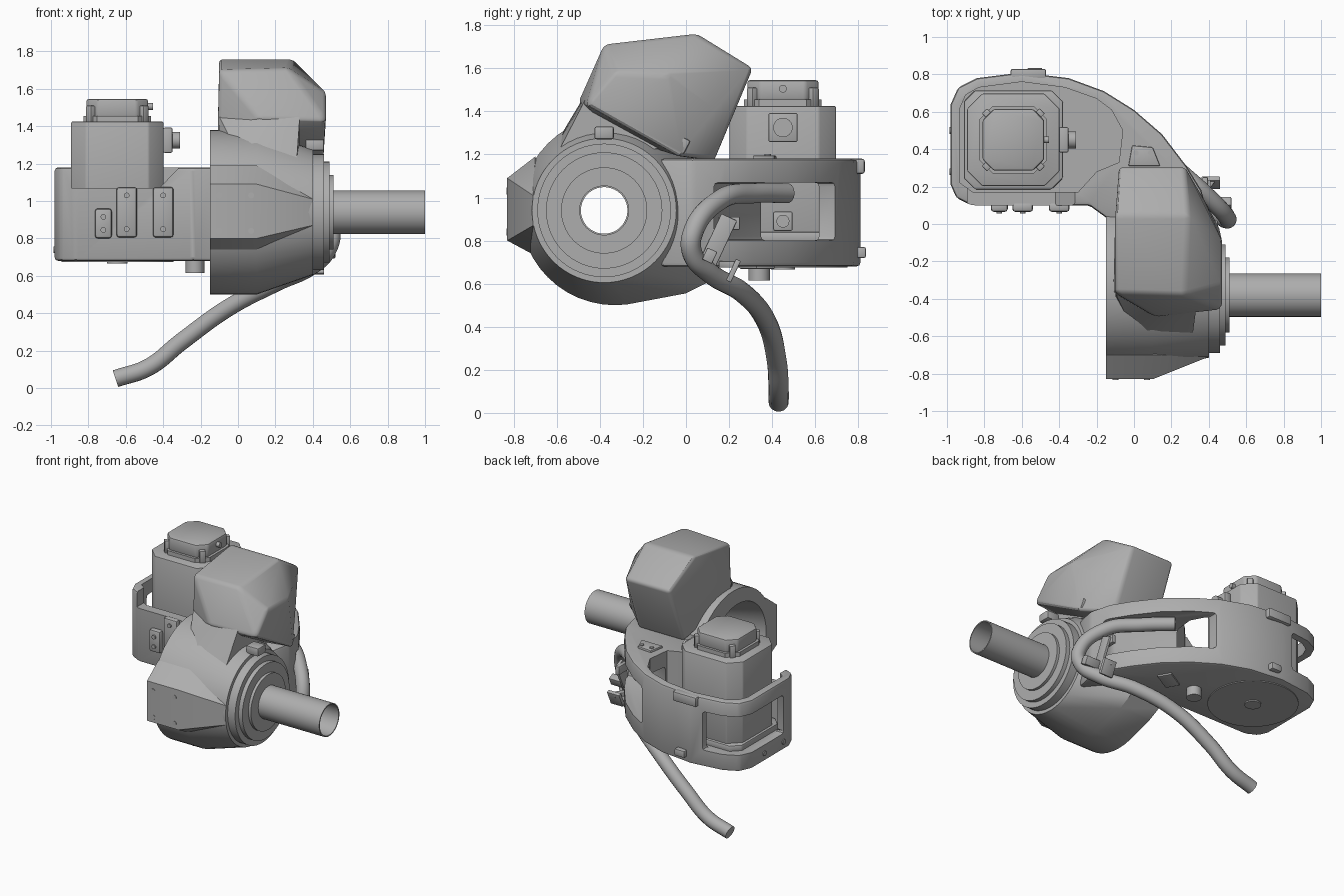
import bpy, bmesh, math
from mathutils import Vector, Matrix

old = bpy.data.objects.get("Cube")
if old:
    bpy.data.objects.remove(old, do_unlink=True)

grey = bpy.data.materials.new("machine_grey")
grey.use_nodes = True
COLOR = (0.42, 0.42, 0.42, 1)
grey.diffuse_color = COLOR
grey.node_tree.nodes["Principled BSDF"].inputs["Base Color"].default_value = COLOR


def activate(ob):
    bpy.ops.object.select_all(action='DESELECT')
    ob.select_set(True)
    bpy.context.view_layer.objects.active = ob


def make(name, bm, bevel=0, segments=2):
    bmesh.ops.recalc_face_normals(bm, faces=bm.faces)
    me = bpy.data.meshes.new(name)
    bm.to_mesh(me)
    bm.free()
    me.materials.append(grey)
    ob = bpy.data.objects.new(name, me)
    bpy.context.collection.objects.link(ob)
    activate(ob)
    if bevel:
        mod = ob.modifiers.new("bevel", 'BEVEL')
        mod.width, mod.segments = bevel, segments
        mod.limit_method, mod.angle_limit = 'ANGLE', math.radians(25)
        bpy.ops.object.modifier_apply(modifier="bevel")
    bpy.ops.object.shade_smooth_by_angle(angle=math.radians(28))
    return ob


def prism(name, outline, z0, z1, bevel=0):
    bm = bmesh.new()
    low = [bm.verts.new((x, y, z0)) for x, y in outline]
    high = [bm.verts.new((x, y, z1)) for x, y in outline]
    bm.faces.new(low)
    bm.faces.new(high)
    for i in range(len(low)):
        j = (i + 1) % len(low)
        bm.faces.new((low[i], low[j], high[j], high[i]))
    return make(name, bm, bevel)


def box(name, center, size, bevel=0, rot=(0, 'X')):
    bm = bmesh.new()
    m = Matrix.Translation(center) @ Matrix.Rotation(math.radians(rot[0]), 4, rot[1])
    bmesh.ops.create_cube(bm, size=1, matrix=m @ Matrix.Diagonal((*size, 1)))
    return make(name, bm, bevel)


def rod(name, a, b, r, r2=None, sides=32):
    a, b = Vector(a), Vector(b)
    bm = bmesh.new()
    m = Matrix.Translation((a + b) / 2) @ (b - a).to_track_quat('Z', 'Y').to_matrix().to_4x4()
    bmesh.ops.create_cone(bm, cap_ends=True, segments=sides, radius1=r,
                          radius2=r if r2 is None else r2, depth=(b - a).length, matrix=m)
    return make(name, bm)


def hull(name, points, bevel=0, segments=3):
    bm = bmesh.new()
    for p in points:
        bm.verts.new(p)
    out = bmesh.ops.convex_hull(bm, input=bm.verts)
    bmesh.ops.delete(bm, geom=list({g for g in out["geom_interior"] if isinstance(g, bmesh.types.BMVert)}),
                     context='VERTS')
    bmesh.ops.dissolve_limit(bm, angle_limit=0.02, verts=bm.verts, edges=bm.edges)
    return make(name, bm, bevel, segments)


def lathe_x(name, profile, sides=64):
    # Closed (x, radius) profile spun round the spindle axis
    bm = bmesh.new()
    loops = [[bm.verts.new((x, AY + r * math.cos(t), AZ + r * math.sin(t))) for x, r in profile]
             for t in (2 * math.pi * i / sides for i in range(sides))]
    n = len(profile)
    for i in range(sides):
        p, q = loops[i], loops[(i + 1) % sides]
        for j in range(n):
            k = (j + 1) % n
            bm.faces.new((p[j], p[k], q[k], q[j]))
    return make(name, bm)


def cut(targets, cutter):
    for ob in targets:
        activate(ob)
        mod = ob.modifiers.new("cut", 'BOOLEAN')
        mod.operation, mod.solver, mod.object = 'DIFFERENCE', 'EXACT', cutter
        bpy.ops.object.modifier_apply(modifier="cut")
        bpy.ops.object.shade_smooth_by_angle(angle=math.radians(28))
    bpy.data.objects.remove(cutter, do_unlink=True)


def octagon(cx, cy, half, c):
    h, k = half, half - c
    return [(cx + x, cy + y) for x, y in ((h, -k), (h, k), (k, h), (-k, h), (-h, k), (-h, -k), (-k, -h), (k, -h))]


AY, AZ = -0.38, 0.94      # spindle axis
MX, MY = -0.645, 0.45     # motor centre


def ring(x, y, r, n=48):
    return [(x, y + r * math.cos(2 * math.pi * i / n), AZ + r * math.sin(2 * math.pi * i / n)) for i in range(n)]


# Round gear housing with a swept tail, its flat nose and the wedge that carries the hood
tail = [(x, y, z) for x in (-0.13, 0.12) for y, z in ((0.14, 0.66), (0.1, 0.605), (0.0, 0.555))]
housing = hull("gear_housing", ring(-0.15, -0.33, 0.44) + ring(0.1, -0.33, 0.44) + ring(0.4, AY, 0.335) + tail)
nose = hull("housing_nose", [(x, y, z) for x in (-0.15, 0.1)
                             for y, z in ((-0.83, 0.8), (-0.83, 1.09), (-0.7, 0.73), (-0.7, 1.19), (-0.6, 0.94))]
            + [(0.4, -0.71, 0.87), (0.4, -0.71, 1.01), (0.4, -0.6, 0.94)])
wedge = hull("hood_wedge", [(0.03, -0.64, 1.19), (0.31, -0.62, 1.16), (0.12, -0.485, 1.45), (0.33, -0.47, 1.45),
                            (-0.1, -0.39, 1.33), (-0.1, -0.37, 1.45), (0.33, 0.0, 1.25), (0.0, 0.0, 1.2),
                            (0.33, -0.3, 1.2)])
cut([housing, nose, wedge], rod("recess_cutter", (-0.2, AY, AZ), (0.15, AY, AZ), 0.34, 0.24, 64))
cut([housing], rod("bore_cutter", (-0.3, AY, AZ), (0.6, AY, AZ), 0.112, sides=64))
for x in (-0.1, 0.07):
    for z in (0.84, 1.03):
        rod("nose_bolt", (x, -0.82, z), (x, -0.833, z), 0.016, sides=12)

# Faceted motor hood leaning backwards
hull("motor_hood", [
    (-0.1, -0.37, 1.7), (-0.11, -0.37, 1.3), (-0.1, 0.05, 1.76), (-0.08, 0.31, 1.6), (-0.08, 0.13, 1.17),
    (0.12, -0.5, 1.44), (0.27, -0.38, 1.71), (0.29, 0.05, 1.76), (0.27, 0.31, 1.6),
    (0.47, -0.46, 1.43), (0.47, -0.33, 1.58), (0.47, -0.09, 1.57), (0.38, 0.12, 1.42),
    (0.46, -0.03, 1.19), (0.28, 0.13, 1.17)], 0.022)
box("hood_latch", (0.4, -0.03, 1.25), (0.1, 0.08, 0.07), 0.01, (-28, 'X'))
box("ring_key", (0.41, AY, 1.3), (0.1, 0.09, 0.06), 0.01)

# Stepped flange and hollow spindle
lathe_x("spindle_flange", [(0.38, 0.11), (0.38, 0.335), (0.4, 0.335), (0.4, 0.31), (0.46, 0.31),
                           (0.46, 0.27), (0.49, 0.27), (0.49, 0.2), (0.51, 0.2), (0.51, 0.11)])
lathe_x("spindle_tube", [(0.1, 0.108), (0.1, 0.116), (1, 0.116), (1, 0.108)])

# Curved arm and cradle
arm = prism("arm_cradle", [
    (0.37, -0.12), (0.4, 0.03), (0.36, 0.18), (0.28, 0.31), (0.15, 0.48), (0.0, 0.61), (-0.16, 0.71),
    (-0.35, 0.78), (-0.6, 0.81), (-0.84, 0.78), (-0.94, 0.73), (-0.98, 0.64), (-0.98, 0.21), (-0.95, 0.14),
    (-0.87, 0.1), (-0.24, 0.1), (-0.13, 0.02), (0.1, 0.02), (0.2, -0.12)], 0.68, 1.18, 0.018)
cut([arm], prism("cavity_cutter", [
    (-0.86, 0.17), (-0.3, 0.17), (-0.2, 0.28), (-0.08, 0.33), (-0.06, 0.5), (-0.12, 0.61), (-0.2, 0.67),
    (-0.37, 0.73), (-0.6, 0.76), (-0.83, 0.73), (-0.9, 0.69), (-0.93, 0.62), (-0.93, 0.22)], 0.8, 1.4))
cut([arm], prism("arc_window_cutter", [
    (-0.13, 0.95), (0.7, 0.95), (0.7, 0.13), (0.3, 0.13), (-0.1, 0.36), (-0.13, 0.5)], 0.8, 1.07, 0.02))
cut([arm], prism("corner_window_cutter", [
    (-0.69, 0.95), (-1.1, 0.95), (-1.1, 0.28), (-0.85, 0.28), (-0.69, 0.6)], 0.8, 1.08, 0.02))
cut([arm], hull("front_lip_cutter", [
    (x, y, z) for y in (-0.1, 0.2) for x, z in ((-0.89, 1.07), (-0.42, 1.07), (-0.89, 1.3), (-0.2, 1.3))]))

# Servo motor in the cradle
prism("motor_flange", octagon(MX, MY, 0.265, 0.06), 0.79, 0.84, 0.01)
prism("motor_body", octagon(MX, MY, 0.247, 0.08), 0.83, 1.425, 0.008)
prism("motor_cap_base", octagon(MX, MY, 0.18, 0.07), 1.42, 1.455)
prism("motor_cap", octagon(MX, MY, 0.165, 0.06), 1.45, 1.545, 0.012)
for sx in (-1, 1):
    for sy in (-1, 1):
        box("cap_lug", (MX + sx * 0.13, MY + sy * 0.13, 1.465), (0.07, 0.04, 0.09), 0.006, (sx * sy * 45, 'Z'))
rod("cap_plug", (-0.5, MY, 1.505), (-0.455, MY, 1.505), 0.018, sides=16)
for z, width in ((1.325, 0.135), (0.89, 0.09)):
    box("connector_base", (-0.375, MY, z), (0.05, width, width), 0.008)
    rod("connector_plug", (-0.36, MY, z), (-0.31, MY, z), width / 3, sides=24)

# Underside cover and bosses
rod("bottom_cover", (MX, MY, 0.7), (MX, MY, 0.674), 0.3, sides=64)
rod("cover_boss", (MX, MY, 0.7), (MX, MY, 0.665), 0.055)
rod("drain_boss", (-0.23, 0.34, 0.7), (-0.23, 0.34, 0.615), 0.05)
box("bottom_plate", (-0.02, 0.33, 0.678), (0.16, 0.1, 0.02), 0.006, (30, 'Z'))

# Bolted plates on the cradle front, top and back
for x, w, z, h in ((-0.72, 0.09, 0.88, 0.16), (-0.595, 0.11, 0.94, 0.27), (-0.4, 0.11, 0.94, 0.27)):
    box("front_plate", (x, 0.09, z), (w, 0.05, h), 0.015)
    for s in (-1, 1):
        rod("plate_bolt", (x, 0.08, z + s * (h / 2 - 0.045)), (x, 0.055, z + s * (h / 2 - 0.045)), 0.015, sides=12)
prism("top_plate", [(-0.03, 0.31), (0.14, 0.31), (0.1, 0.41), (-0.01, 0.42)], 1.17, 1.195, 0.006)
for x in (0.01, 0.09):
    rod("top_bolt", (x, 0.38, 1.18), (x, 0.38, 1.202), 0.015, sides=12)
box("back_pad", (-0.565, 0.8, 1.145), (0.19, 0.06, 0.07), 0.012)
box("back_stop", (-0.53, 0.81, 0.745), (0.08, 0.05, 0.05), 0.008)
for y in (0.28, 0.5):
    rod("side_bolt", (-0.97, y, 0.74), (-0.987, y, 0.74), 0.018, sides=12)

# Cable hose
curve = bpy.data.curves.new("cable_hose", 'CURVE')
curve.dimensions, curve.bevel_depth, curve.bevel_resolution = '3D', 0.047, 5
curve.use_fill_caps = True
path = [(0.04, 0.47, 1.02), (0.2, 0.32, 1.02), (0.38, 0.16, 0.99), (0.5, 0.03, 0.83), (0.48, 0.03, 0.74),
        (0.39, 0.11, 0.65), (0.2, 0.26, 0.56), (-0.05, 0.37, 0.43), (-0.3, 0.42, 0.25), (-0.48, 0.43, 0.11),
        (-0.655, 0.43, 0.05)]
spline = curve.splines.new('BEZIER')
spline.bezier_points.add(len(path) - 1)
for point, co in zip(spline.bezier_points, path):
    point.co = co
    point.handle_left_type = point.handle_right_type = 'AUTO'
curve.materials.append(grey)
hose = bpy.data.objects.new("cable_hose", curve)
bpy.context.collection.objects.link(hose)

# Hose clip bracket
box("clip_back", (0.4, 0.15, 0.8), (0.02, 0.08, 0.24), 0.004, (-25, 'X'))
box("clip_top", (0.38, 0.2, 0.88), (0.03, 0.1, 0.06), 0.004)
box("clip_upper_finger", (0.46, 0.11, 0.73), (0.12, 0.05, 0.06), 0.004, (-25, 'X'))
box("clip_lower_finger", (0.41, 0.22, 0.66), (0.1, 0.025, 0.11), 0.004, (-25, 'X'))
box("clip_tab", (0.39, 0.2, 0.69), (0.04, 0.09, 0.03), 0.004, (-35, 'Z'))
